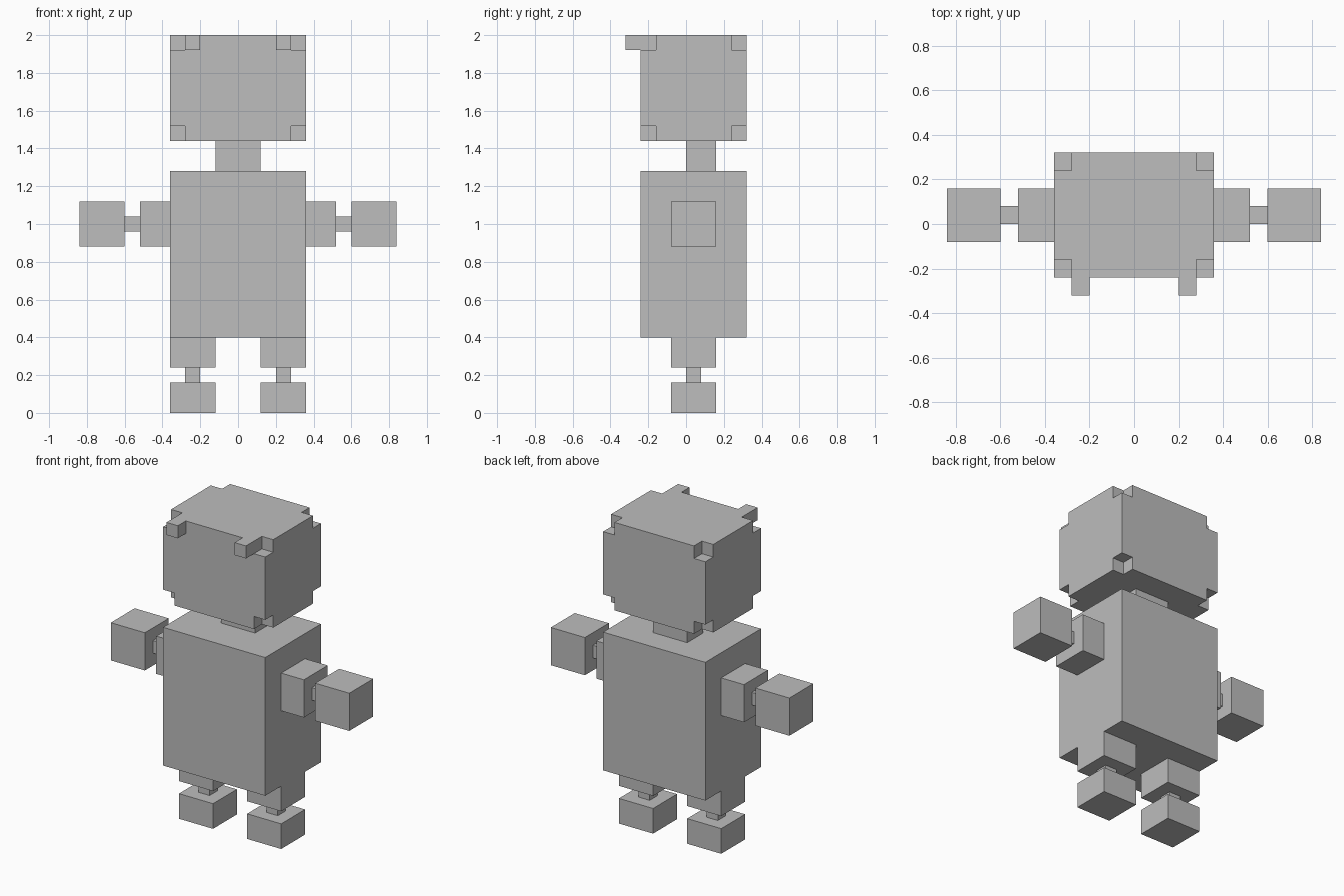
import bpy
import bmesh

if "Cube" in bpy.data.objects:
    bpy.data.objects.remove(bpy.data.objects["Cube"])

U = 0.08  # block size; all coordinates below are in blocks

grey = bpy.data.materials.new("plain grey")
grey.diffuse_color = (0.51, 0.51, 0.51, 1.0)
grey.use_nodes = True
grey.node_tree.nodes["Principled BSDF"].inputs["Base Color"].default_value = grey.diffuse_color


def finish(name, bm):
    bmesh.ops.recalc_face_normals(bm, faces=bm.faces)
    mesh = bpy.data.meshes.new(name)
    bm.to_mesh(mesh)
    bm.free()
    mesh.materials.append(grey)
    obj = bpy.data.objects.new(name, mesh)
    bpy.context.collection.objects.link(obj)
    return obj


def add_box(bm, lo, hi):
    verts = bmesh.ops.create_cube(bm, size=1.0)["verts"]
    for v in verts:
        for i in range(3):
            v.co[i] = (hi[i] if v.co[i] > 0 else lo[i]) * U


def box(name, x, y, z):
    bm = bmesh.new()
    add_box(bm, (x[0], y[0], z[0]), (x[1], y[1], z[1]))
    return finish(name, bm)


def pair(name, x, y, z):
    box("right_" + name, x, y, z)
    box("left_" + name, (-x[1], -x[0]), y, z)


def notched_box(name, x, y, z):
    """Box with a one-block cube missing from each of its eight corners."""
    cuts = [(a, a + 1, b - 1, b) for a, b in (x, y, z)]
    bm = bmesh.new()
    for i in range(3):
        for j in range(3):
            for k in range(3):
                if 1 in (i, j, k):  # skip the corner cells
                    lo = [c[n] for c, n in zip(cuts, (i, j, k))]
                    hi = [c[n + 1] for c, n in zip(cuts, (i, j, k))]
                    add_box(bm, lo, hi)
    # Drop the walls shared by neighbouring cells, then weld and simplify
    groups = {}
    for f in bm.faces:
        key = tuple(round(c, 4) + 0.0 for c in f.calc_center_median())
        groups.setdefault(key, []).append(f)
    inner = [f for g in groups.values() if len(g) > 1 for f in g]
    bmesh.ops.delete(bm, geom=inner, context="FACES")
    bmesh.ops.remove_doubles(bm, verts=bm.verts, dist=1e-4)
    bmesh.ops.recalc_face_normals(bm, faces=bm.faces)
    bmesh.ops.dissolve_limit(bm, angle_limit=0.01, verts=bm.verts, edges=bm.edges)
    return finish(name, bm)


# Head, brow horns and neck
notched_box("head", (-4.5, 4.5), (-3, 4), (18, 25))
pair("horn", (2.5, 3.5), (-4, -3), (24, 25))
box("neck", (-1.5, 1.5), (0, 2), (16, 18))

# Body
box("torso", (-4.5, 4.5), (-3, 4), (5, 16))

# Arms
pair("upper_arm", (4.5, 6.5), (-1, 2), (11, 14))
pair("elbow", (6.5, 7.5), (0, 1), (12, 13))
pair("hand", (7.5, 10.5), (-1, 2), (11, 14))

# Legs
pair("upper_leg", (1.5, 4.5), (-1, 2), (3, 5))
pair("ankle", (2.5, 3.5), (0, 1), (2, 3))
pair("foot", (1.5, 4.5), (-1, 2), (0, 2))
